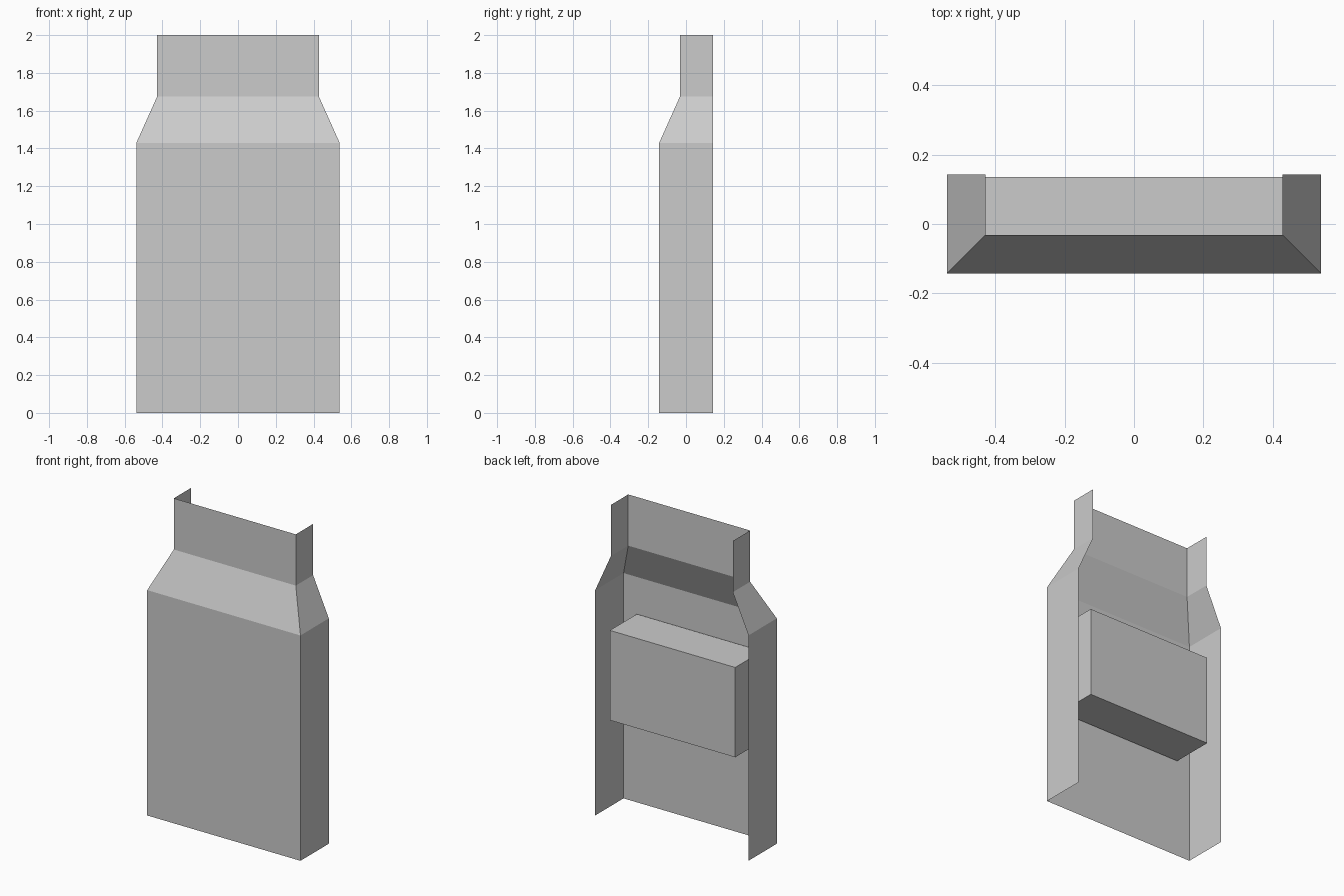
import bpy
import bmesh

old = bpy.data.objects.get("Cube")
if old:
    bpy.data.objects.remove(old, do_unlink=True)

# One plain grey for everything
grey = bpy.data.materials.new("light_grey")
grey.use_nodes = True
colour = (0.6, 0.6, 0.6, 1.0)
grey.diffuse_color = colour
grey.node_tree.nodes["Principled BSDF"].inputs["Base Color"].default_value = colour


def add_object(name, bm):
    mesh = bpy.data.meshes.new(name)
    bm.to_mesh(mesh)
    bm.free()
    mesh.materials.append(grey)
    obj = bpy.data.objects.new(name, mesh)
    bpy.context.scene.collection.objects.link(obj)
    return obj


# Thin casing: a U-shaped section, open at the back, top and bottom
BACK = 0.142
levels = [  # half width, front y, height
    (0.538, -0.142, 0.0),
    (0.538, -0.142, 1.43),
    (0.428, -0.032, 1.675),
    (0.428, -0.032, 2.0),
]
bm = bmesh.new()
rings = []
for half, front, z in levels:
    section = [(-half, BACK), (-half, front), (half, front), (half, BACK)]
    rings.append([bm.verts.new((x, y, z)) for x, y in section])
for low, high in zip(rings, rings[1:]):
    for i in range(3):
        bm.faces.new((low[i], low[i + 1], high[i + 1], high[i]))
add_object("casing", bm)

# Closed block held inside the casing
bm = bmesh.new()
bmesh.ops.create_cube(bm, size=1.0)
bmesh.ops.scale(bm, verts=bm.verts, vec=(0.88, 0.27, 0.57))
block = add_object("inner_block", bm)
block.location = (0, 0, 0.913)
